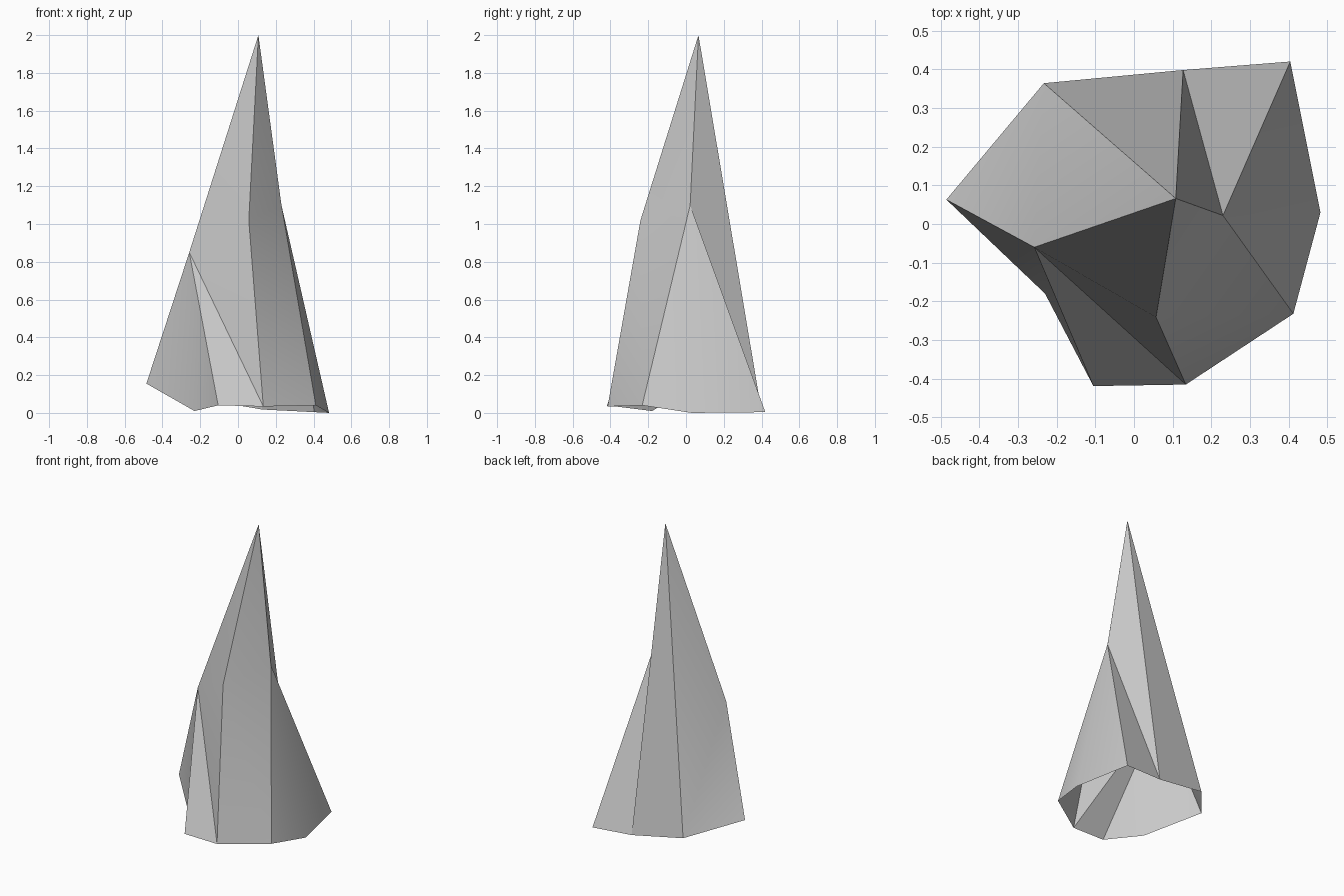
import bpy
import bmesh
import math

if "Cube" in bpy.data.objects:
    bpy.data.objects.remove(bpy.data.objects["Cube"])

# Single flat stone colour
stone = bpy.data.materials.new("grey stone")
stone.diffuse_color = (0.58, 0.58, 0.58, 1.0)
stone.use_nodes = True
stone.node_tree.nodes["Principled BSDF"].inputs["Base Color"].default_value = stone.diffuse_color

# Tip, the three shoulder points, and the uneven open rim
points = {
    "tip": (0.108, 0.066, 2.0),
    "right": (0.23, 0.022, 1.10),
    "front": (0.057, -0.241, 1.02),
    "left": (-0.258, -0.06, 0.85),
    "r0": (-0.105, -0.419, 0.04),
    "r1": (0.134, -0.415, 0.034),
    "r2": (0.412, -0.232, 0.04),
    "r3": (0.482, 0.03, 0.0),
    "r4": (0.404, 0.42, 0.004),
    "r5": (0.127, 0.398, 0.018),
    "r6": (-0.233, 0.364, 0.08),
    "r7": (-0.485, 0.063, 0.155),
    "r8": (-0.23, -0.18, 0.01),
}

# Facets, counter-clockwise from outside; the underside stays open
facets = [
    "left r0 r1", "left r1 front", "tip left front",    # front left
    "front r1 r2", "front r2 right", "tip front right",  # front right
    "right r2 r3", "right r3 r4", "right r4 r5",         # right spur
    "tip right r5", "tip r5 r6",                         # back
    "tip r6 left", "left r6 r7",                         # back left
    "left r7 r8", "left r8 r0",                          # left
]

bm = bmesh.new()
names = list(points)
verts = {name: bm.verts.new(co) for name, co in points.items()}
for facet in facets:
    bm.faces.new([verts[name] for name in facet.split()])

mesh = bpy.data.meshes.new("rock_spire")
bm.to_mesh(mesh)
bm.free()
mesh.materials.append(stone)
spire = bpy.data.objects.new("rock_spire", mesh)
bpy.context.collection.objects.link(spire)

# Soften shallow folds, keep the main ridges sharp
bpy.context.view_layer.objects.active = spire
spire.select_set(True)
bpy.ops.object.shade_smooth_by_angle(angle=math.radians(30))

# Crisp ridge down the right shoulder
ridge = {names.index("right"), names.index("r2")}
for edge in mesh.edges:
    if set(edge.vertices) == ridge:
        edge.use_edge_sharp = True
